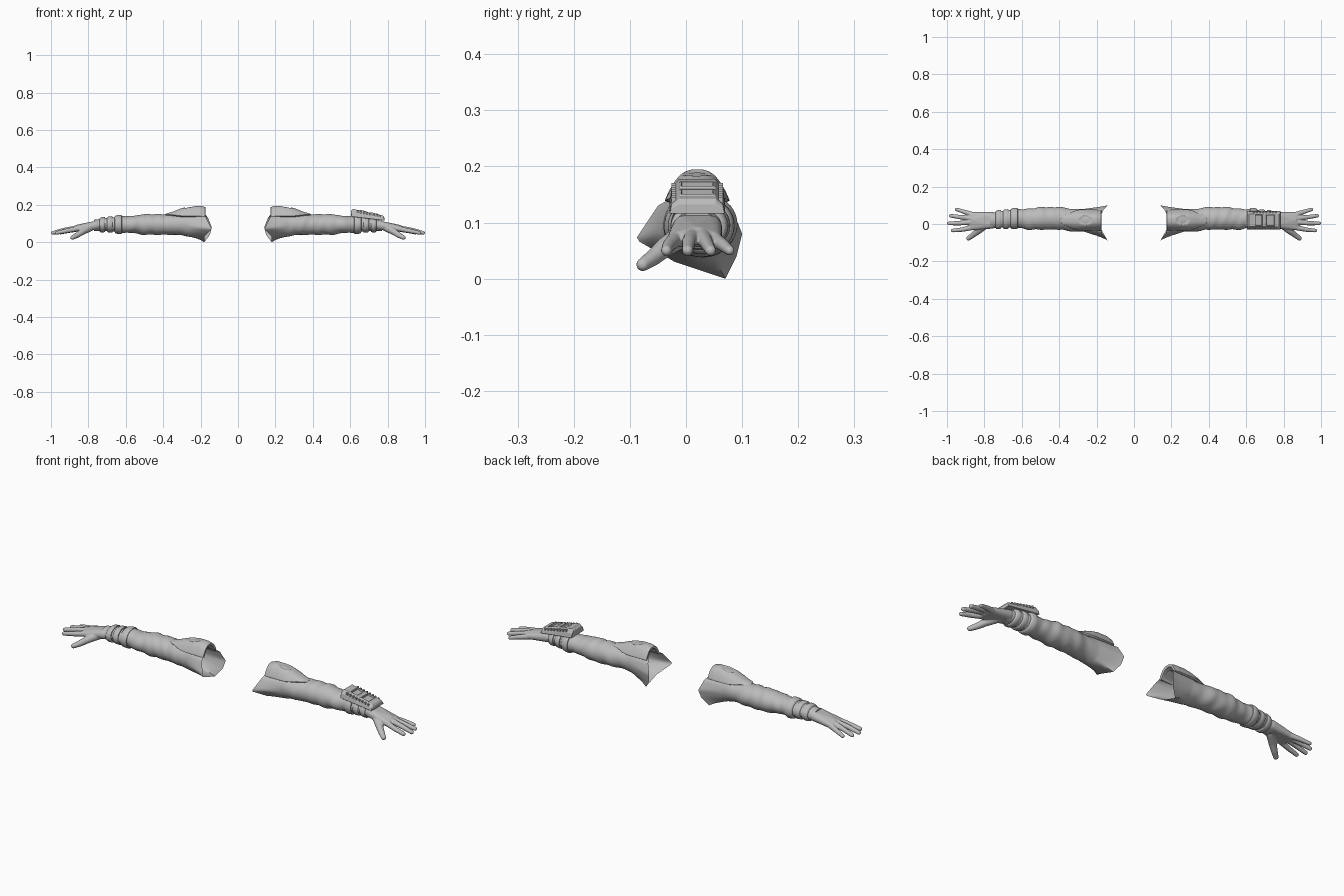
import bpy, bmesh, math
from mathutils import Vector

cube = bpy.data.objects.get("Cube")
if cube:
    bpy.data.objects.remove(cube)

grey = bpy.data.materials.new("plain_grey")
grey.diffuse_color = (0.5, 0.5, 0.5, 1)
grey.use_nodes = True
grey.node_tree.nodes["Principled BSDF"].inputs["Base Color"].default_value = (0.5, 0.5, 0.5, 1)

SEG = 48


def finish(name, bm, side, angle=40):
    """Mirror to the wanted side, turn the bmesh into a smooth object."""
    if side < 0:
        for v in bm.verts:
            v.co.x *= -1
        bmesh.ops.reverse_faces(bm, faces=bm.faces[:])
    me = bpy.data.meshes.new(name)
    bm.to_mesh(me)
    bm.free()
    me.materials.append(grey)
    ob = bpy.data.objects.new(name, me)
    bpy.context.collection.objects.link(ob)
    bpy.ops.object.select_all(action='DESELECT')
    ob.select_set(True)
    bpy.context.view_layer.objects.active = ob
    bpy.ops.object.shade_smooth_by_angle(angle=math.radians(angle))
    return ob


def lerp_table(table, t, smooth=True):
    """Interpolate rows of (key, values...)."""
    if t <= table[0][0]:
        return table[0][1:]
    for a, b in zip(table, table[1:]):
        if t <= b[0]:
            f = (t - a[0]) / (b[0] - a[0])
            f = f * f * (3 - 2 * f) if smooth else f
            return tuple(p + (q - p) * f for p, q in zip(a[1:], b[1:]))
    return table[-1][1:]


def loft(rings, closed=True):
    bm = bmesh.new()
    rows = [[bm.verts.new(p) for p in r] for r in rings]
    n = len(rows[0])
    for a, b in zip(rows, rows[1:]):
        for i in range(n if closed else n - 1):
            j = (i + 1) % n
            bm.faces.new((a[i], a[j], b[j], b[i]))
    return bm, rows


# Sleeve: x, y front, y back, z bottom, z top
SLEEVE = [(0.26, -0.04, 0.08, 0.03, 0.16), (0.32, -0.04, 0.08, 0.04, 0.15),
          (0.40, -0.03, 0.09, 0.04, 0.15), (0.50, -0.03, 0.09, 0.04, 0.15),
          (0.57, -0.03, 0.08, 0.05, 0.14), (0.62, -0.02, 0.08, 0.05, 0.14),
          (0.70, -0.02, 0.07, 0.06, 0.13), (0.77, -0.02, 0.06, 0.06, 0.12)]
# Shoulder opening: angle, x, y, z
OPENING = [(0, 0.14, 0.10, 0.08), (30, 0.16, 0.08, 0.13), (90, 0.19, 0.02, 0.17),
           (150, 0.17, -0.05, 0.13), (190, 0.14, -0.09, 0.07), (240, 0.18, -0.02, 0.03),
           (300, 0.18, 0.07, 0.00), (330, 0.15, 0.09, 0.04), (360, 0.14, 0.10, 0.08)]


def arm_ring(x, grow=0.0, wrinkle=0.0):
    y0, y1, z0, z1 = lerp_table(SLEEVE, x)
    ring = []
    for i in range(SEG):
        a = 2 * math.pi * i / SEG
        g = grow + wrinkle * math.sin(95 * x + 2 * math.sin(a + 9 * x)) * math.sin(a + 14 * x)
        ring.append(Vector((x, (y0 + y1) / 2 + ((y1 - y0) / 2 + g) * math.cos(a),
                            (z0 + z1) / 2 + ((z1 - z0) / 2 + g) * math.sin(a))))
    return ring


def sleeve(side):
    start = arm_ring(0.27)
    edge = [Vector(lerp_table(OPENING, 360 * i / SEG, False)) for i in range(SEG)]
    rings = []
    for k in range(8):      # flared mouth
        f = k / 8
        rings.append([e.lerp(s, f).lerp(Vector((e.lerp(s, f).x, s.y, s.z)), 0.5 * f * (1 - f))
                      for e, s in zip(edge, start)])
    steps = 56
    for k in range(steps + 1):
        x = 0.27 + 0.50 * k / steps
        rings.append(arm_ring(x, 0, 0.0025 * math.sin(math.pi * k / steps)))
    bm, rows = loft(rings)
    bm.faces.new(rows[-1])
    return finish("sleeve", bm, side, 60)


def band(name, x0, x1, side):
    """Raised cuff band that follows the sleeve."""
    w = x1 - x0
    prof = [(0, -0.004), (0.04, 0.004), (0.2, 0.007), (0.5, 0.0075), (0.8, 0.007),
            (0.96, 0.004), (1, -0.004)]
    bm, _ = loft([arm_ring(x0 + w * f, g) for f, g in prof])
    return finish(name, bm, side, 50)


def ball_hull(bm, balls):
    """Convex hull round a set of (x, y, z, radius) balls."""
    tmp = bmesh.new()
    for x, y, z, r in balls:
        for i in range(1, 8):
            t = math.pi * i / 8
            for j in range(14):
                p = 2 * math.pi * j / 14
                tmp.verts.new((x + r * math.cos(t), y + r * math.sin(t) * math.cos(p),
                               z + r * math.sin(t) * math.sin(p)))
        tmp.verts.new((x + r, y, z))
        tmp.verts.new((x - r, y, z))
    bmesh.ops.convex_hull(tmp, input=tmp.verts[:])
    bmesh.ops.delete(tmp, geom=[v for v in tmp.verts if not v.link_faces], context='VERTS')
    bmesh.ops.recalc_face_normals(tmp, faces=tmp.faces[:])
    me = bpy.data.meshes.new("hull")
    tmp.to_mesh(me)
    tmp.free()
    bm.from_mesh(me)
    bpy.data.meshes.remove(me)


def hand(side):
    bm = bmesh.new()
    ball_hull(bm, [(0.76, 0.00, 0.09, 0.025), (0.76, 0.04, 0.09, 0.025),
                   (0.87, -0.02, 0.07, 0.014), (0.87, 0.05, 0.07, 0.014),
                   (0.86, 0.02, 0.08, 0.014)])
    digits = [
        [(0.87, -0.02, 0.07, 0.014), (0.92, -0.03, 0.06, 0.012), (0.97, -0.035, 0.05, 0.010)],
        [(0.87, 0.01, 0.075, 0.014), (0.93, 0.005, 0.065, 0.0125), (0.99, 0.003, 0.05, 0.010)],
        [(0.87, 0.03, 0.075, 0.014), (0.93, 0.037, 0.062, 0.012), (0.98, 0.044, 0.05, 0.010)],
        [(0.86, 0.05, 0.07, 0.014), (0.91, 0.066, 0.06, 0.0115), (0.95, 0.078, 0.05, 0.009)],
        [(0.79, 0.00, 0.08, 0.022), (0.83, -0.035, 0.058, 0.018),
         (0.86, -0.058, 0.038, 0.015), (0.885, -0.077, 0.025, 0.012)]]
    for d in digits:
        for a, b in zip(d, d[1:]):
            ball_hull(bm, [a, b])
    ob = finish("hand", bm, side, 180)
    # Fuse palm and digits into one skin
    rem = ob.modifiers.new("fuse", 'REMESH')
    rem.mode = 'VOXEL'
    rem.voxel_size = 0.003
    rem.use_smooth_shade = True
    sm = ob.modifiers.new("soften", 'SMOOTH')
    sm.factor = 0.5
    sm.iterations = 4


# Shoulder pad: x, half width, crest height, side drop
PAD = [(0.175, 0.054, 0.188, 0.050), (0.20, 0.057, 0.195, 0.056), (0.25, 0.058, 0.195, 0.056),
       (0.29, 0.057, 0.186, 0.046), (0.32, 0.050, 0.175, 0.032), (0.35, 0.036, 0.163, 0.016),
       (0.38, 0.024, 0.154, 0.006), (0.39, 0.012, 0.150, 0.003)]


def shoulder_pad(side):
    rings = []
    for i in range(45):
        x = 0.175 + 0.215 * i / 44
        hw, top, drop = lerp_table(PAD, x, False)
        row = []
        for j in range(29):
            v = 1 - 2 * j / 28
            y = 0.02 + hw * v
            d = math.hypot((x - 0.26) / 0.036, (y - 0.02) / 0.026)
            dish = 0.006 * min(1, max(0, (1 - d) * 4))
            row.append((x, y, top - drop * abs(v) ** 2.6 - dish))
        rings.append(row)
    bm, _ = loft(rings, closed=False)
    bmesh.ops.reverse_faces(bm, faces=bm.faces[:])
    if bm.faces[:][600].normal.z == 0:
        bm.normal_update()
    if sum(f.normal.z for f in bm.faces) < 0:
        bmesh.ops.reverse_faces(bm, faces=bm.faces[:])
    ob = finish("shoulder_pad", bm, side, 45)
    sol = ob.modifiers.new("thickness", 'SOLIDIFY')
    sol.thickness = 0.012
    sol.offset = -1
    bev = ob.modifiers.new("soft_rim", 'BEVEL')
    bev.width = 0.002
    bev.segments = 2
    bev.angle_limit = math.radians(55)


def wrist_device():
    # Arched body with two sunken windows in its sloping top
    arch = [(0.05, -1.0), (0.046, -0.45), (0.033, 0.0), (-0.033, 0.0), (-0.046, -0.45), (-0.05, -1.0)]
    top_at = lambda x: 0.178 - 0.22 * (x - 0.615)
    rings = []
    for x, drop in [(0.605, 0.012), (0.615, 0), (0.645, 0), (0.69, 0), (0.705, 0),
                    (0.755, 0), (0.775, 0), (0.782, 0.008)]:
        depth = 0.042 - 0.10 * (x - 0.615)
        rings.append([(x, 0.02 + y, top_at(x) - drop + f * (depth - drop)) for y, f in arch])
    bm, rows = loft(rings)
    bm.faces.new(rows[0])
    bm.faces.new(rows[-1])
    bmesh.ops.recalc_face_normals(bm, faces=bm.faces[:])
    windows = [f for f in bm.faces if f.normal.z > 0.9 and
               any(abs(f.calc_center_median().x - c) < 0.005 for c in (0.6675, 0.73))]
    bmesh.ops.inset_individual(bm, faces=windows, thickness=0.004, depth=0.003)
    bmesh.ops.inset_individual(bm, faces=windows, thickness=0.003, depth=0)
    bmesh.ops.inset_individual(bm, faces=windows, thickness=0.001, depth=-0.010)
    ob = finish("wrist_device", bm, 1, 25)
    bev = ob.modifiers.new("soft_edges", 'BEVEL')
    bev.width = 0.0015
    bev.segments = 2

    # Rows of studs along both shoulders of the device
    bm = bmesh.new()
    for k in range(8):
        x = 0.64 + 0.017 * k
        for y in (-0.022, 0.062):
            m = bmesh.ops.create_cube(bm, size=1)["verts"]
            for v in m:
                v.co = Vector((x + v.co.x * 0.008, y + v.co.y * 0.008,
                               top_at(x) - 0.008 + v.co.z * 0.012))
    finish("device_studs", bm, 1, 25)


for s in (1, -1):
    sleeve(s)
    band("upper_cuff", 0.62, 0.66, s)
    band("lower_cuff", 0.67, 0.70, s)
    band("wrist_cuff", 0.71, 0.74, s)
    hand(s)
    shoulder_pad(s)
wrist_device()
